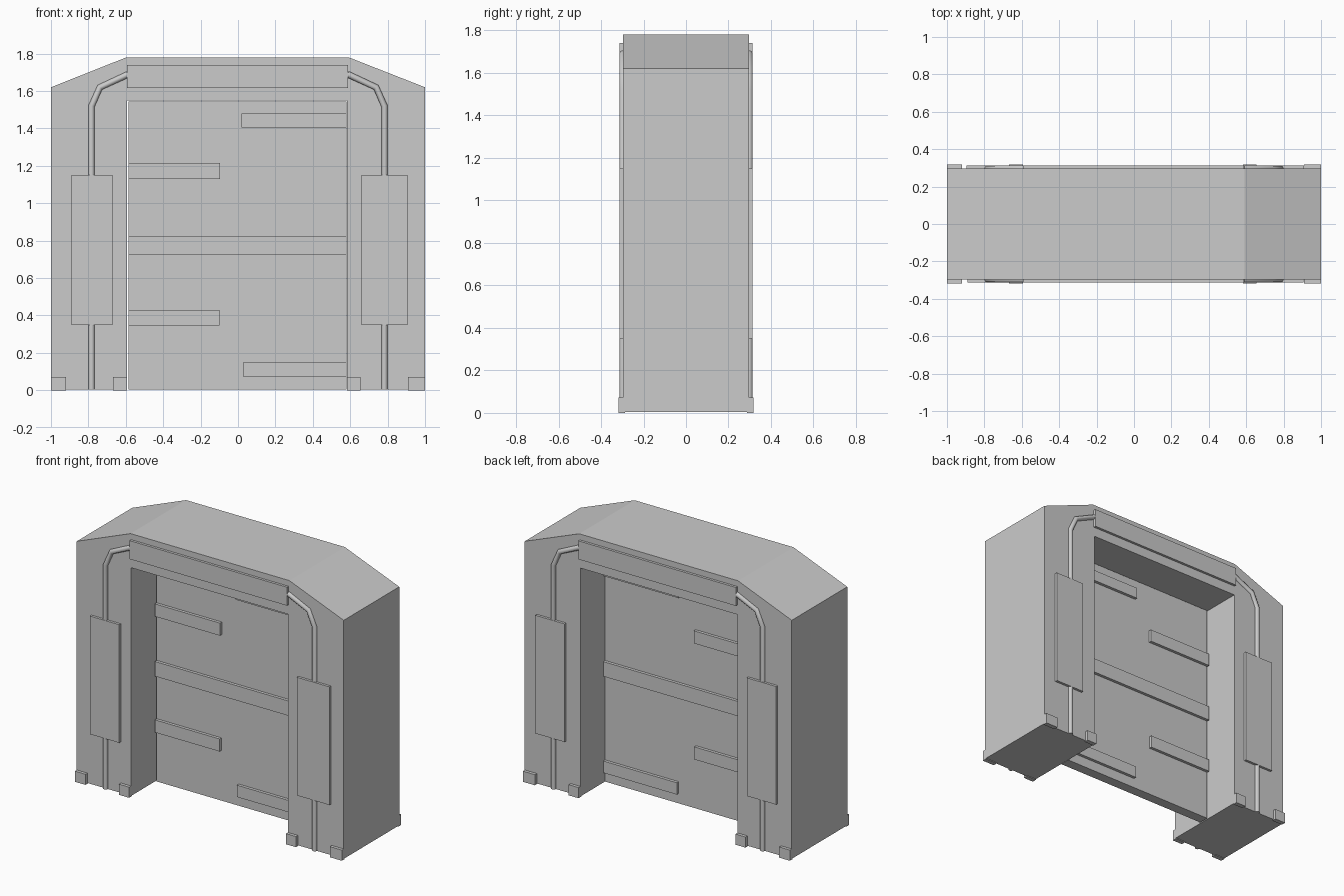
import bpy, bmesh

if "Cube" in bpy.data.objects:
    bpy.data.objects.remove(bpy.data.objects["Cube"])

Y = 0.297      # half depth of the frame
DOOR_Y = 0.035 # half thickness of the door leaves


def prism(name, outline, y0, y1):
    """Extrude an (x, z) outline from y0 to y1."""
    bm = bmesh.new()
    face = bm.faces.new([bm.verts.new((x, y0, z)) for x, z in outline])
    ext = bmesh.ops.extrude_face_region(bm, geom=[face])
    verts = [v for v in ext["geom"] if isinstance(v, bmesh.types.BMVert)]
    bmesh.ops.translate(bm, verts=verts, vec=(0, y1 - y0, 0))
    bmesh.ops.recalc_face_normals(bm, faces=bm.faces)
    me = bpy.data.meshes.new(name)
    bm.to_mesh(me)
    bm.free()
    ob = bpy.data.objects.new(name, me)
    bpy.context.collection.objects.link(ob)
    return ob


def box(name, x0, x1, z0, z1, y0, y1):
    return prism(name, [(x0, z0), (x1, z0), (x1, z1), (x0, z1)], y0, y1)


def pipe(name, path, y, radius=0.017):
    cu = bpy.data.curves.new(name, "CURVE")
    cu.dimensions = "3D"
    cu.bevel_depth = radius
    cu.bevel_resolution = 2
    cu.use_fill_caps = True
    sp = cu.splines.new("POLY")
    sp.points.add(len(path) - 1)
    for p, (x, z) in zip(sp.points, path):
        p.co = (x, y, z, 1)
    ob = bpy.data.objects.new(name, cu)
    bpy.context.collection.objects.link(ob)
    return ob


# Arch-shaped frame with chamfered shoulders
prism("door_frame", [
    (-1, 0.005), (-1, 1.62), (-0.597, 1.78), (0.592, 1.78), (1, 1.62), (1, 0.005),
    (0.582, 0.005), (0.582, 1.55), (-0.593, 1.55), (-0.593, 0.005)], -Y, Y)

# Two interlocking door leaves meeting at a zigzag seam
seam = [(0.02, 1.545), (0.02, 1.39), (-0.1, 1.25), (-0.1, 1.09), (0.34, 0.92),
        (0.34, 0.63), (-0.1, 0.475), (-0.1, 0.3), (0.03, 0.23), (0.03, 0.005)]
prism("door_leaf_left", seam + [(-0.585, 0.005), (-0.585, 1.545)], -DOOR_Y, DOOR_Y)
prism("door_leaf_right", seam + [(0.581, 0.005), (0.581, 1.545)], -DOOR_Y, DOOR_Y)

# Raised bars on both faces of the door
bars = [(0.02, 0.581, 1.405, 1.48), (-0.585, -0.097, 1.13, 1.215),
        (-0.585, 0.581, 0.725, 0.825), (-0.585, -0.1, 0.345, 0.43),
        (0.03, 0.581, 0.072, 0.152)]
for i, b in enumerate(bars):
    box(f"door_bar_{i}", *b, -DOOR_Y - 0.02, DOOR_Y + 0.02)

# Side panels, slightly different widths front and back
panels = {"front": [(-0.89, -0.67), (0.66, 0.905)],
          "back": [(-0.895, -0.675), (0.69, 0.91)]}

for side, s in (("front", -1), ("back", 1)):
    inner, outer = s * (Y - 0.01), s * 0.314
    for x0, x1 in panels[side]:
        box(f"{side}_side_panel", x0, x1, 0.35, 1.15, inner, outer)
    # Header panel over the opening
    box(f"{side}_header_panel", -0.593, 0.587, 1.615, 1.74, inner, outer)
    # Small foot blocks at the base corners
    for x0, x1 in ((-1, -0.92), (-0.668, -0.593), (0.582, 0.656), (0.91, 1)):
        box(f"{side}_foot_block", x0, x1, 0, 0.072, inner, s * 0.318)
    # Bent pipes running from the ground to the header
    for m in (-1, 1):
        pipe(f"{side}_pipe", [(m * 0.783, 0.005), (m * 0.783, 1.52),
                              (m * 0.738, 1.62), (m * 0.585, 1.69)], s * Y)
